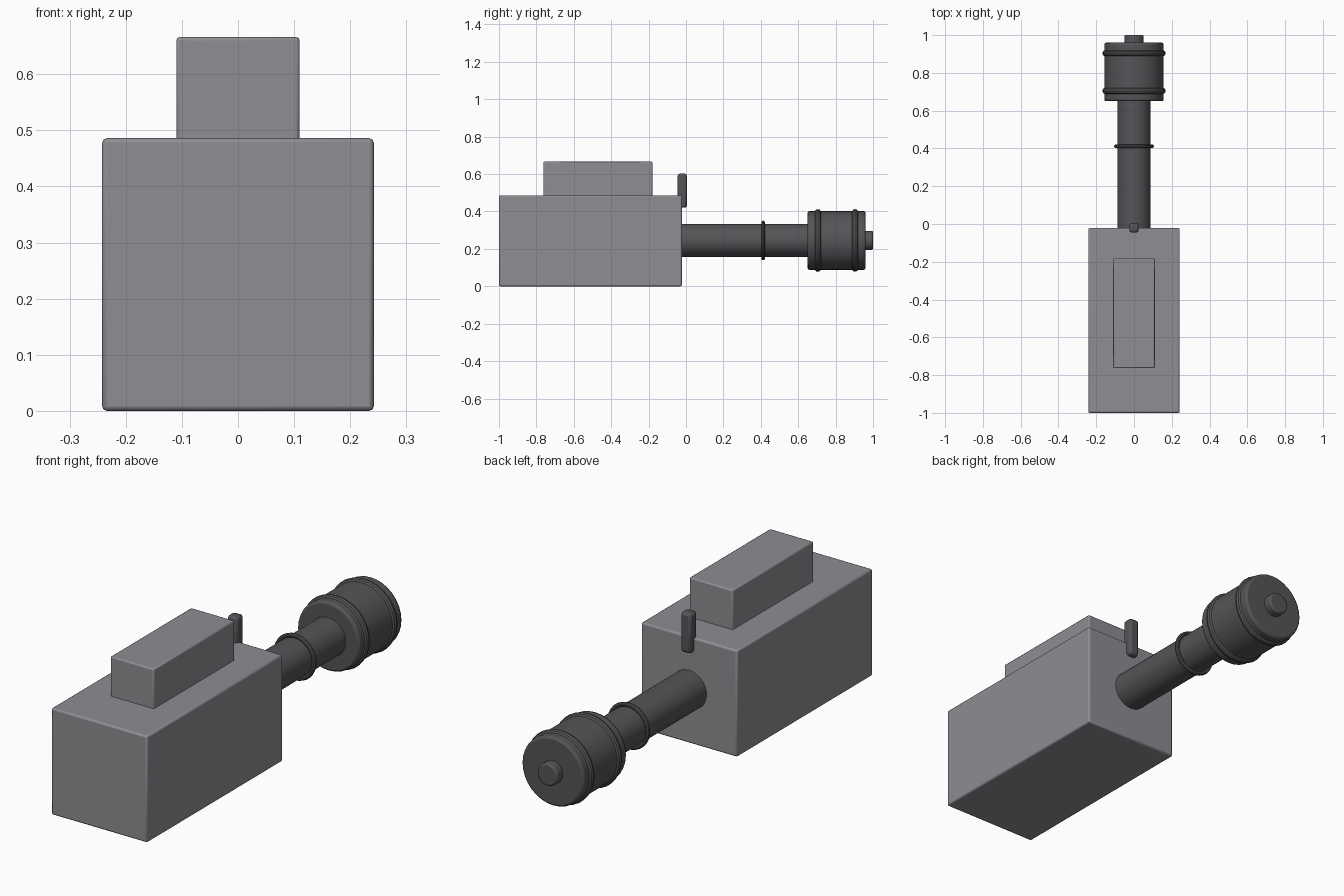
import bpy
import math

if "Cube" in bpy.data.objects:
    bpy.data.objects.remove(bpy.data.objects["Cube"])

AXIS_Z = 0.245
ALONG_Y = (math.radians(90), 0, 0)


def material(name, value):
    mat = bpy.data.materials.new(name)
    mat.diffuse_color = (value, value, value * 1.08, 1)
    mat.use_nodes = True
    mat.node_tree.nodes["Principled BSDF"].inputs["Base Color"].default_value = mat.diffuse_color
    return mat


LIGHT = material("light_metal", 0.27)
DARK = material("dark_metal", 0.09)


def finish(name, mat, bevel=0):
    obj = bpy.context.object
    obj.name = name
    obj.data.materials.append(mat)
    bpy.ops.object.transform_apply(location=False, rotation=True, scale=True)
    if bevel:
        mod = obj.modifiers.new("edge_bevel", 'BEVEL')
        mod.width = bevel
        mod.segments = 2
        mod.limit_method = 'ANGLE'
        mod.angle_limit = math.radians(40)
    bpy.ops.object.shade_smooth_by_angle(angle=math.radians(35))
    return obj


def box(name, lo, hi, mat, bevel):
    bpy.ops.mesh.primitive_cube_add(size=1, location=[(a + b) / 2 for a, b in zip(lo, hi)])
    bpy.context.object.scale = [b - a for a, b in zip(lo, hi)]
    finish(name, mat, bevel)


def tube(name, radius, y0, y1, bevel):
    bpy.ops.mesh.primitive_cylinder_add(vertices=32, radius=radius, depth=y1 - y0,
                                        location=(0, (y0 + y1) / 2, AXIS_Z), rotation=ALONG_Y)
    finish(name, DARK, bevel)


def ring(name, major, minor, y):
    bpy.ops.mesh.primitive_torus_add(major_segments=32, minor_segments=10, major_radius=major,
                                     minor_radius=minor, location=(0, y, AXIS_Z), rotation=ALONG_Y)
    finish(name, DARK)


# Housing and raised top block
box("housing", (-0.242, -1.0, 0.0), (0.242, -0.022, 0.486), LIGHT, 0.008)
box("top_block", (-0.11, -0.763, 0.45), (0.11, -0.18, 0.666), LIGHT, 0.006)

# Upright sight at the housing's far end
box("sight", (-0.025, -0.045, 0.42), (0.025, 0.005, 0.602), DARK, 0.012)

# Barrel with its collar
tube("barrel", 0.088, -0.06, 0.67, 0.004)
ring("barrel_collar", 0.096, 0.010, 0.412)

# Drum-shaped muzzle with two bands and an end plug
tube("muzzle_drum", 0.157, 0.65, 0.96, 0.010)
for i, y in enumerate((0.705, 0.904)):
    ring(f"drum_band_{i + 1}", 0.150, 0.0175, y)
tube("end_plug", 0.051, 0.93, 1.0, 0.008)
